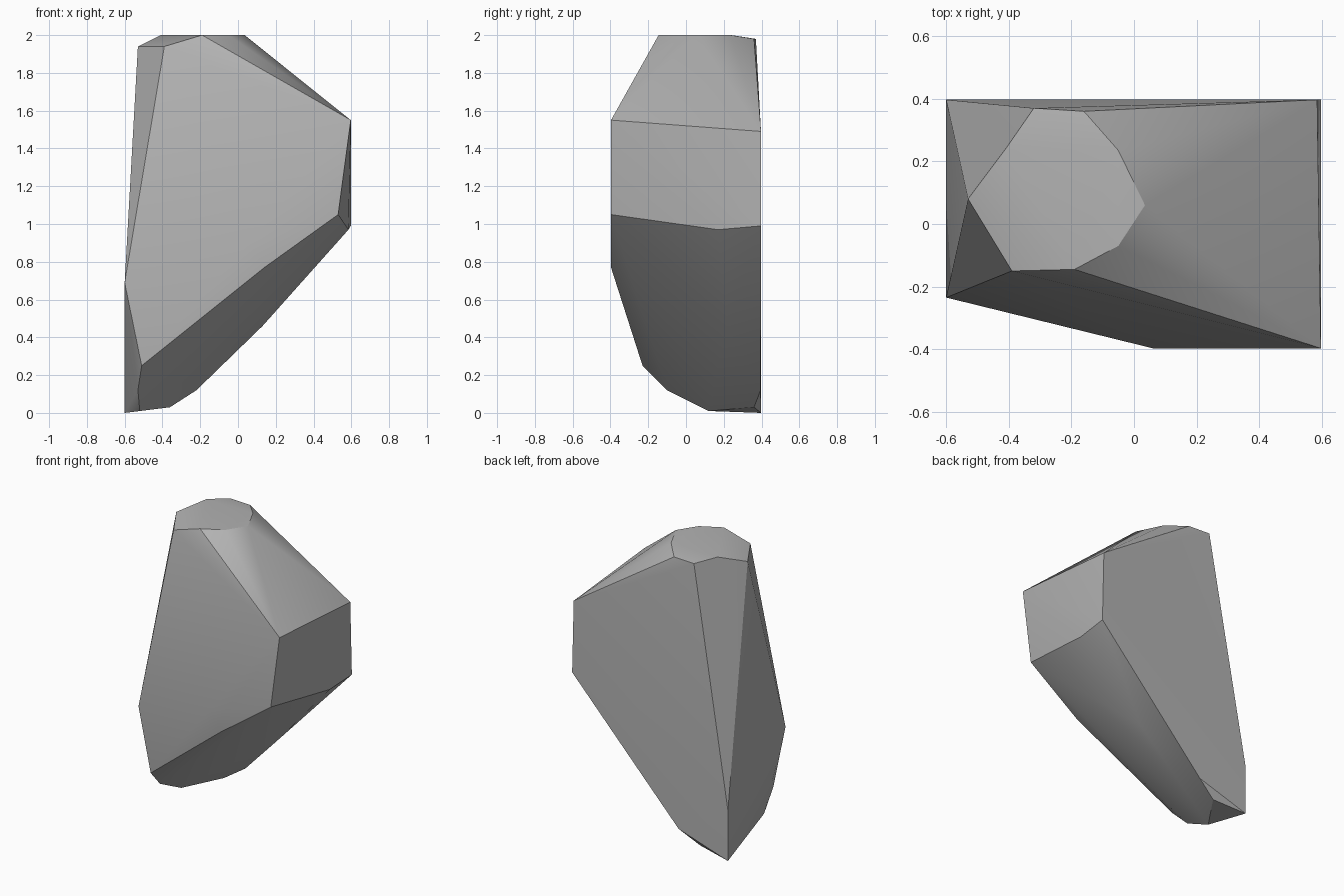
import bpy, bmesh, math

default_cube = bpy.data.objects.get("Cube")
if default_cube:
    bpy.data.objects.remove(default_cube, do_unlink=True)

# Stone material
stone = bpy.data.materials.new("grey_stone")
stone.use_nodes = True
colour = (0.45, 0.45, 0.45, 1)
stone.diffuse_color = colour
shader = next(n for n in stone.node_tree.nodes if n.type == "BSDF_PRINCIPLED")
shader.inputs["Base Color"].default_value = colour

# Worn cap, slightly chipped at the left and back
cap = [
    (-.53, .08, 1.94), (-.39, -.15, 1.94), (-.19, -.145, 2), (-.05, -.07, 2),
    (.035, .06, 2), (-.05, .235, 2), (-.16, .36, 1.98), (-.32, .37, 1.98),
    (-.41, .24, 2),
]
# Steep overhanging side
overhang = [
    (.597, -.397, 1.55), (.585, .397, 1.49), (.597, .397, .99),
    (.585, .17, .97), (.53, -.397, 1.05),
]
# Front and left corners
body = [
    (.14, -.397, .77), (.06, -.397, .9), (-.6, -.235, .69), (-.6, .397, .35),
]
# Rounded foot and underside
foot = [
    (-.51, -.23, .25), (-.53, -.1, .12), (-.52, .12, .01), (-.6, .397, 0),
    (-.36, .36, .03), (-.22, .395, .12), (.13, .22, .46),
]

# Wrap the corner points in one convex rock
bm = bmesh.new()
for point in cap + overhang + body + foot:
    bm.verts.new(point)
hull = bmesh.ops.convex_hull(bm, input=bm.verts)
loose = {v for v in hull["geom_interior"] + hull["geom_unused"]
         if isinstance(v, bmesh.types.BMVert)}
bmesh.ops.delete(bm, geom=list(loose), context="VERTS")
bmesh.ops.recalc_face_normals(bm, faces=bm.faces)

mesh = bpy.data.meshes.new("rock")
bm.to_mesh(mesh)
bm.free()
mesh.materials.append(stone)
rock = bpy.data.objects.new("rock", mesh)
bpy.context.collection.objects.link(rock)

# Soft facets with crisp ridges
bpy.ops.object.select_all(action="DESELECT")
rock.select_set(True)
bpy.context.view_layer.objects.active = rock
bpy.ops.object.shade_smooth_by_angle(angle=math.radians(30))
